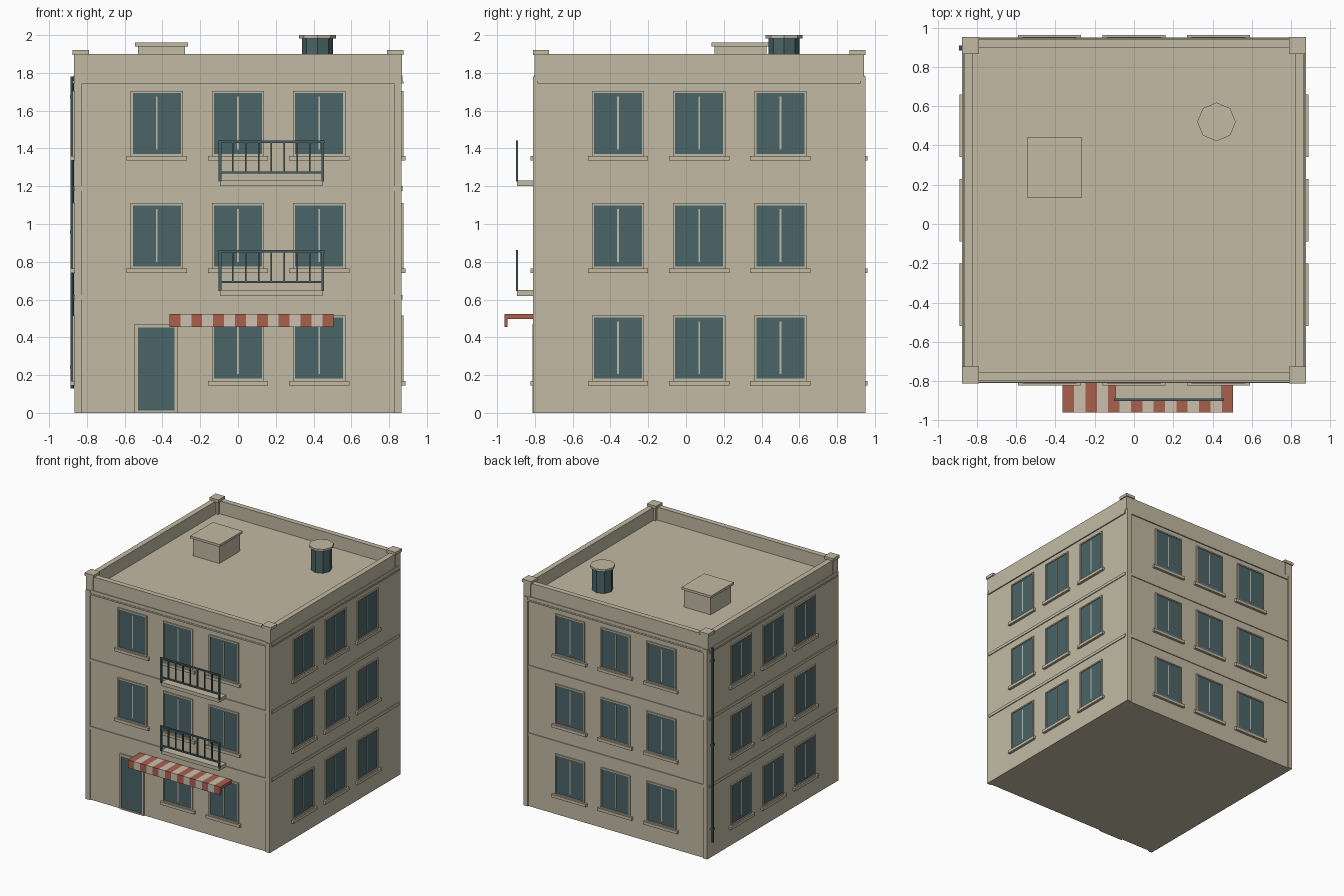
import bpy, bmesh, math
from mathutils import Matrix, Vector

cube = bpy.data.objects.get("Cube")
if cube:
    bpy.data.objects.remove(cube, do_unlink=True)


def make_material(name, rgb):
    m = bpy.data.materials.new(name)
    m.use_nodes = True
    m.diffuse_color = (*rgb, 1)
    m.node_tree.nodes["Principled BSDF"].inputs["Base Color"].default_value = (*rgb, 1)
    return m


STONE = make_material("warm stone", (0.54, 0.49, 0.37))
TEAL = make_material("dark teal", (0.07, 0.13, 0.136))
RED = make_material("awning red", (0.40, 0.115, 0.076))
CREAM = make_material("awning cream", (0.60, 0.53, 0.42))

HX, HY, CY = 0.865, 0.87, 0.07      # half width, half depth, centre of the block in y
ROOF, TOP = 1.79, 1.90
STOREY = 0.595


def finish(name, bm, mats):
    mesh = bpy.data.meshes.new(name)
    bm.to_mesh(mesh)
    bm.free()
    for m in mats:
        mesh.materials.append(m)
    obj = bpy.data.objects.new(name, mesh)
    bpy.context.collection.objects.link(obj)
    return obj


def boxes(name, spans, mats, frame=Matrix(), slots=None):
    """One object from boxes given as ((x0, x1), (y0, y1), (z0, z1))."""
    bm = bmesh.new()
    for i, span in enumerate(spans):
        mid = Vector([(a + b) / 2 for a, b in span])
        size = Matrix.Diagonal([abs(b - a) for a, b in span] + [1])
        verts = bmesh.ops.create_cube(bm, size=1, matrix=frame @ Matrix.Translation(mid) @ size)["verts"]
        if slots:
            for f in {f for v in verts for f in v.link_faces}:
                f.material_index = slots[i]
    return finish(name, bm, mats)


def cylinder(name, mat, radius, z0, z1, x, y, sides=8):
    bm = bmesh.new()
    bmesh.ops.create_cone(bm, cap_ends=True, segments=sides, radius1=radius, radius2=radius,
                          depth=z1 - z0, matrix=Matrix.Translation((x, y, (z0 + z1) / 2)))
    return finish(name, bm, [mat])


def wall_frame(turn):
    """Wall space: x along the wall, -y outward from its face, z up."""
    reach = HX if turn % 2 else HY
    return (Matrix.Translation((0, CY, 0)) @ Matrix.Rotation(turn * math.pi / 2, 4, 'Z')
            @ Matrix.Translation((0, -reach, 0)))


def surround(x, half, z0, z1, bar, out, bottom=True):
    parts = [((x - half, x - half + bar), (-out, 0), (z0, z1)),
             ((x + half - bar, x + half), (-out, 0), (z0, z1)),
             ((x - half + bar, x + half - bar), (-out, 0), (z1 - bar, z1))]
    if bottom:
        parts.append(((x - half + bar, x + half - bar), (-out, 0), (z0, z0 + bar)))
    return parts


# Main block, corner pilasters and parapet
boxes("building_block", [((-HX, HX), (CY - HY, CY + HY), (0, ROOF))], [STONE])
pilasters, posts, caps = [], [], []
for sx in (-1, 1):
    for sy in (-1, 1):
        pilasters.append(((sx * 0.825, sx * HX), (CY + sy * (HY - 0.02), CY + sy * 0.88), (0, 1.78)))
        posts.append(((sx * 0.80, sx * 0.868), (CY + sy * 0.805, CY + sy * 0.873), (1.78, 1.895)))
        caps.append(((sx * 0.79, sx * 0.876), (CY + sy * 0.795, CY + sy * 0.881), (1.895, 1.92)))
boxes("corner_pilasters", pilasters, [STONE])
boxes("parapet_posts", posts, [STONE])
boxes("parapet_post_caps", caps, [STONE])
rim = 0.045
boxes("parapet", [(tuple(sorted((s * (HX - rim), s * HX))), (CY - HY, CY + HY), (ROOF, TOP)) for s in (-1, 1)]
      + [((rim - HX, HX - rim), (CY + s * (HY - rim), CY + s * HY), (ROOF, TOP)) for s in (-1, 1)], [STONE])

# Windows, bands and cornice on every wall
for turn, side in enumerate(("front", "left", "back", "right")):
    frame = wall_frame(turn)
    glass, frames, sills, bars = [], [], [], []
    for floor in range(3):
        for col in (-1, 0, 1):
            if side == "front" and floor == 0 and col == -1:
                continue                      # the door stands here
            x, z = col * 0.43, 0.145 + floor * STOREY
            glass.append(((x - 0.128, x + 0.128), (-0.004, 0), (z + 0.035, z + 0.36)))
            frames += surround(x, 0.138, z + 0.025, z + 0.37, 0.011, 0.011)
            sills.append(((x - 0.16, x + 0.16), (-0.022, 0), (z, z + 0.025)))
            bars.append(((x - 0.005, x + 0.005), (-0.006, 0), (z + 0.06, z + 0.34)))
    boxes(side + "_window_glass", glass, [TEAL], frame)
    boxes(side + "_window_frames", frames, [STONE], frame)
    boxes(side + "_window_sills", sills, [STONE], frame)
    boxes(side + "_window_bars", bars, [STONE], frame)
    span = (-0.825, 0.825) if turn % 2 == 0 else (-0.855, 0.855)
    boxes(side + "_bands", [(span, (-0.007, 0), (z, z + 0.025)) for z in (0.6, 1.175)]
          + [(span, (-0.01, 0), (1.745, 1.757)), (span, (-0.006, 0), (1.757, 1.785))], [STONE], frame)

# Door
front = wall_frame(0)
boxes("door", [((-0.53, -0.33), (-0.005, 0), (0.01, 0.455))], [TEAL], front)
boxes("door_frame", surround(-0.433, 0.115, 0, 0.47, 0.018, 0.012, False)
      + [((-0.53, -0.335), (-0.012, 0), (0, 0.012))], [STONE], front)

# Striped awning: a flat canopy with a hanging front edge
count, left, right = 15, -0.363, 0.505
step = (right - left) / count
strips, slots = [], []
for i in range(count):
    x = (left + i * step, left + (i + 1) * step)
    strips += [(x, (-0.16, 0), (0.498, 0.523)), (x, (-0.16, -0.145), (0.455, 0.498))]
    slots += [i % 2, i % 2]
boxes("awning", strips, [RED, CREAM], front, slots)

# Balconies with a front railing
for name, z in (("lower", 0.62), ("upper", 1.2)):
    boxes(name + "_balcony_slab", [((-0.095, 0.447), (-0.095, 0), (z, z + 0.03))], [STONE], front)
    y = (-0.1, -0.089)
    rail = [((-0.102, 0.457), y, (z + 0.23, z + 0.242)), ((-0.095, 0.45), y, (z + 0.068, z + 0.079))]
    for i in range(9):
        x = -0.095 + i * 0.068
        end = i in (0, 8)
        w = 0.007 if end else 0.004
        rail.append(((x - w, x + w), y, (z + (0.025 if end else 0.075), z + 0.235)))
    boxes(name + "_balcony_railing", rail, [TEAL], front)

# Roof hatch and vent
boxes("roof_hatch", [((-0.53, -0.28), (0.15, 0.425), (ROOF, 1.94))], [STONE])
boxes("roof_hatch_lid", [((-0.545, -0.265), (0.135, 0.44), (1.94, 1.96))], [STONE])
cylinder("roof_vent", TEAL, 0.082, ROOF, 1.985, 0.42, 0.52)
cylinder("roof_vent_cap", STONE, 0.098, 1.982, 2.0, 0.42, 0.52)

# Drainpipe with brackets
cylinder("drainpipe", TEAL, 0.01, 0.13, 1.78, -0.877, 0.895)
boxes("drainpipe_brackets", [((-0.89, -HX), (0.882, 0.908), (z, z + 0.015)) for z in (0.235, 0.95, 1.665)], [TEAL])
